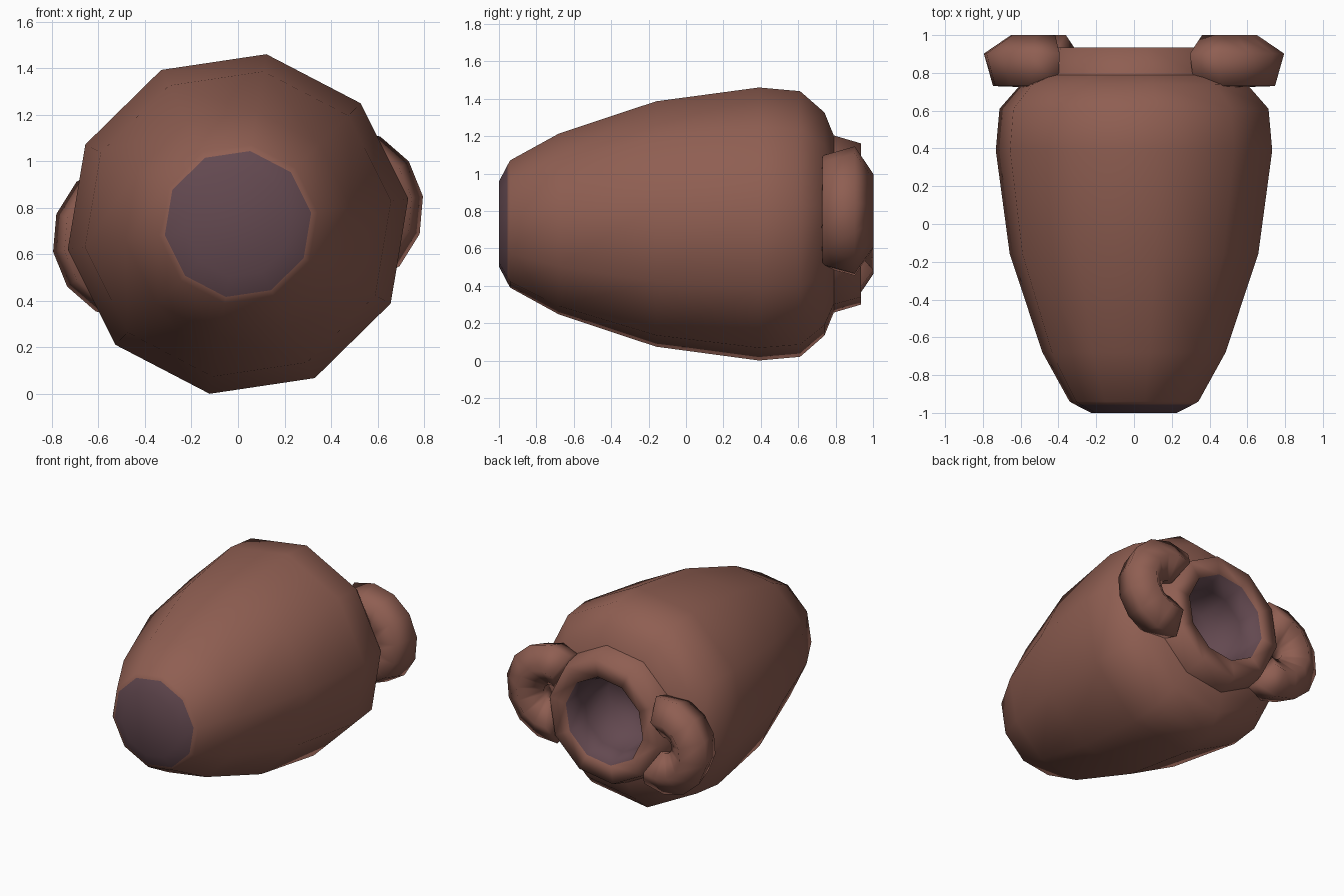
import bpy, bmesh
from math import sin, cos, radians, pi

cube = bpy.data.objects.get("Cube")
if cube:
    bpy.data.objects.remove(cube, do_unlink=True)

AXIS_Z = 0.73          # height of the lying jar's axis
SIDES = 10
TURN = radians(8.5)    # roll of the jar about its axis


def material(name, rgb):
    mat = bpy.data.materials.new(name)
    mat.use_nodes = True
    mat.diffuse_color = (*rgb, 1)
    mat.node_tree.nodes["Principled BSDF"].inputs["Base Color"].default_value = (*rgb, 1)
    return mat


clay = material("brown clay", (0.275, 0.113, 0.084))
dark = material("dark clay", (0.125, 0.066, 0.080))


def loft(name, rings, cap_start, cap_end, is_dark=None):
    """Skin a list of point rings with quads, smooth shaded."""
    bm = bmesh.new()
    loops = [[bm.verts.new(p) for p in ring] for ring in rings]
    n = len(loops[0])
    for a, b in zip(loops, loops[1:]):
        for i in range(n):
            j = (i + 1) % n
            bm.faces.new((a[i], a[j], b[j], b[i]))
    if cap_start:
        bm.faces.new(loops[0][::-1])
    if cap_end:
        bm.faces.new(loops[-1])
    bmesh.ops.recalc_face_normals(bm, faces=bm.faces)
    for f in bm.faces:
        f.smooth = True
        if is_dark and is_dark(f.calc_center_median()):
            f.material_index = 1
    mesh = bpy.data.meshes.new(name)
    bm.to_mesh(mesh)
    bm.free()
    mesh.materials.append(clay)
    mesh.materials.append(dark)
    obj = bpy.data.objects.new(name, mesh)
    bpy.context.collection.objects.link(obj)
    return obj


def ring(y, r):
    angles = [TURN + 2 * pi * i / SIDES for i in range(SIDES)]
    return [(r * cos(a), y, AXIS_Z + r * sin(a)) for a in angles]


# Body, from the dark foot to the shoulder
body_profile = [(-1.0, 0.23), (-0.955, 0.318), (-0.94, 0.345), (-0.68, 0.49),
                (-0.16, 0.665), (0.39, 0.74), (0.61, 0.72), (0.74, 0.605),
                (0.79, 0.48)]
loft("jar_body", [ring(y, r) for y, r in body_profile], True, False,
     lambda c: c.y < -0.955)

# Neck with a thick rim and a dark hollow
neck_profile = [(0.79, 0.48), (0.935, 0.437), (0.93, 0.31), (0.78, 0.27),
                (0.55, 0.24)]
loft("jar_neck", [ring(y, r) for y, r in neck_profile], False, True,
     lambda c: c.y < 0.92 and (c.x ** 2 + (c.z - AXIS_Z) ** 2) ** 0.5 < 0.32)


# Handles: five-sided tubes bent into open rings beside the neck
def handle(name, turn):
    hub, major, minor, steps = 0.456, 0.205, 0.152, 8
    sweep = radians(108)
    rings = []
    for s in range(steps + 1):
        a = -sweep + 2 * sweep * s / steps
        section = []
        for k in range(5):
            t = radians(20 + 72 * k)
            d = major + minor * cos(t)
            u, v = hub + d * cos(a), d * sin(a)
            section.append((u * cos(turn) - v * sin(turn),
                            0.85 + minor * sin(t),
                            AXIS_Z + u * sin(turn) + v * cos(turn)))
        rings.append(section)
    loft(name, rings, True, True)


handle("left_handle", TURN)
handle("right_handle", TURN + pi)
